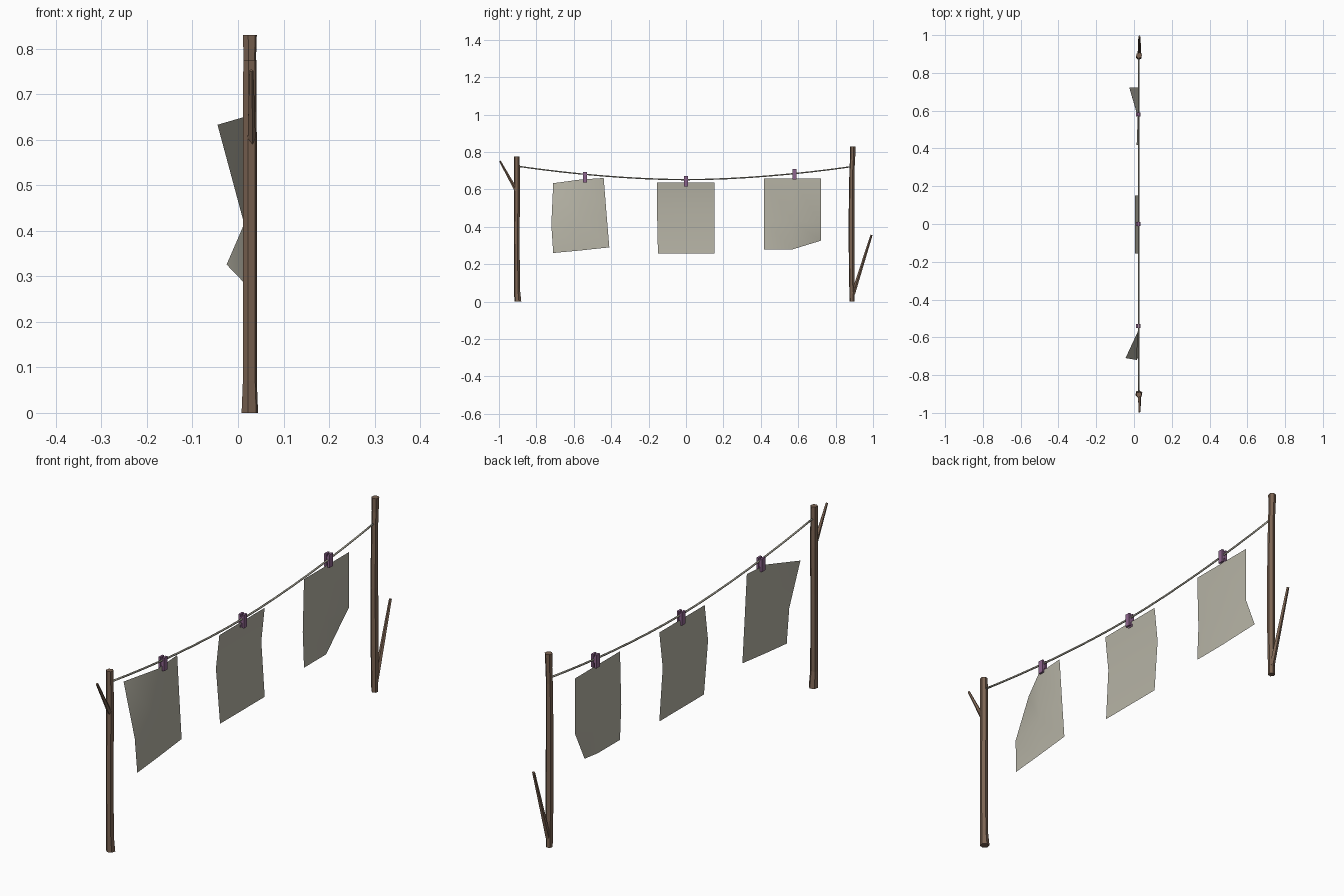
import bpy, math
from mathutils import Vector

if "Cube" in bpy.data.objects:
    bpy.data.objects.remove(bpy.data.objects["Cube"])

X = 0.026  # plane of the posts and line


def material(name, rgb):
    m = bpy.data.materials.new(name)
    m.diffuse_color = (*rgb, 1)
    m.use_nodes = True
    m.node_tree.nodes["Principled BSDF"].inputs["Base Color"].default_value = m.diffuse_color
    return m


WOOD = material("brown wood", (0.20, 0.127, 0.086))
CLOTH = material("grey linen", (0.47, 0.455, 0.38))
ROPE = material("rope grey", (0.36, 0.345, 0.28))
PURPLE = material("purple peg", (0.27, 0.13, 0.27))


def mesh_object(name, verts, faces, mat, smooth=False):
    me = bpy.data.meshes.new(name)
    me.from_pydata(verts, [], faces)
    me.materials.append(mat)
    me.polygons.foreach_set("use_smooth", [smooth] * len(me.polygons))
    ob = bpy.data.objects.new(name, me)
    bpy.context.collection.objects.link(ob)
    return ob


def tube(name, rings, sides, mat, turn=0.0, flat=False, smooth=False):
    """Loft through rings of (x, y, z, radius); flat keeps rings horizontal."""
    verts, faces = [], []
    pts = [Vector(r[:3]) for r in rings]
    for i, r in enumerate(rings):
        d = (pts[min(i + 1, len(pts) - 1)] - pts[max(i - 1, 0)]).normalized()
        u = Vector((1, 0, 0))
        v = Vector((0, 1, 0)) if flat else d.cross(u).normalized()
        for k in range(sides):
            a = turn + 2 * math.pi * k / sides
            verts.append(pts[i] + r[3] * (u * math.cos(a) + v * math.sin(a)))
    for i in range(len(rings) - 1):
        for k in range(sides):
            a, b = i * sides + k, i * sides + (k + 1) % sides
            faces.append((a, b, b + sides, a + sides))
    n = len(verts)
    faces.append(tuple(reversed(range(sides))))
    faces.append(tuple(range(n - sides, n)))
    return mesh_object(name, verts, faces, mat, smooth)


# Posts with their side branches
tube("left_post", [(X, -0.899, 0, 0.019), (X, -0.904, 0.07, 0.016),
                   (X, -0.905, 0.40, 0.016), (X, -0.903, 0.60, 0.016),
                   (X, -0.904, 0.775, 0.015)], 6, WOOD, 0.3, True)
tube("right_post", [(X, 0.888, 0, 0.014), (X, 0.886, 0.20, 0.016),
                    (X, 0.885, 0.45, 0.016), (X, 0.887, 0.70, 0.014),
                    (X, 0.891, 0.77, 0.014), (X, 0.892, 0.83, 0.016)],
     6, WOOD, 0.3, True)
tube("left_branch", [(0.029, -0.905, 0.59, 0.010), (0.029, -0.995, 0.752, 0.005)],
     5, WOOD)
tube("right_branch", [(0.028, 0.893, 0.04, 0.011), (0.028, 0.992, 0.357, 0.006)],
     5, WOOD)


# Sagging line
def line_z(y):
    return 0.652 + 0.071 * (abs(y) / 0.895) ** 1.8


ys = [-0.90 + 1.79 * i / 16 for i in range(17)]
tube("washing_line", [(X, y, line_z(y), 0.004) for y in ys], 6, ROPE, smooth=True)

# Cloths: three rows of three points (x, y, z)
F = 0.02
cloths = {
    "left_cloth": [(-0.045, -0.71, 0.633), (F, -0.57, 0.652), (F, -0.44, 0.661),
                   (0.015, -0.72, 0.41), (F, -0.57, 0.44), (F, -0.425, 0.47),
                   (F, -0.71, 0.26), (F, -0.57, 0.273), (F, -0.41, 0.29)],
    "middle_cloth": [(F, -0.155, 0.637), (F, 0, 0.637), (F, 0.152, 0.637),
                     (0.004, -0.155, 0.49), (0.004, 0, 0.49), (0.004, 0.152, 0.49),
                     (F, -0.15, 0.256), (F, 0, 0.256), (F, 0.152, 0.256)],
    "right_cloth": [(F, 0.418, 0.658), (F, 0.57, 0.658), (F, 0.722, 0.658),
                    (0.014, 0.418, 0.43), (F, 0.57, 0.43), (F, 0.722, 0.42),
                    (F, 0.418, 0.279), (F, 0.568, 0.279), (-0.025, 0.722, 0.326)],
}
for name, pts in cloths.items():
    quads = [(i, i + 3, i + 4, i + 1) for i in (0, 1, 3, 4)]
    mesh_object(name, pts, quads, CLOTH, smooth=True)

# Pegs: two jaws gripping line and cloth, joined near the top
for name, y, z in (("left_peg", -0.54, 0.666), ("middle_peg", 0, 0.643),
                   ("right_peg", 0.58, 0.681)):
    for part, dx, dz, sx, sz in (("front", 0.008, 0, 0.009, 0.056),
                                 ("back", -0.008, 0, 0.009, 0.056),
                                 ("hinge", 0, 0.004, 0.010, 0.026)):
        bpy.ops.mesh.primitive_cube_add(size=1, location=(0.023 + dx, y, z + dz))
        ob = bpy.context.object
        ob.name = name + "_" + part
        ob.scale = (sx, 0.023 if part != "hinge" else 0.019, sz)
        ob.data.materials.append(PURPLE)
